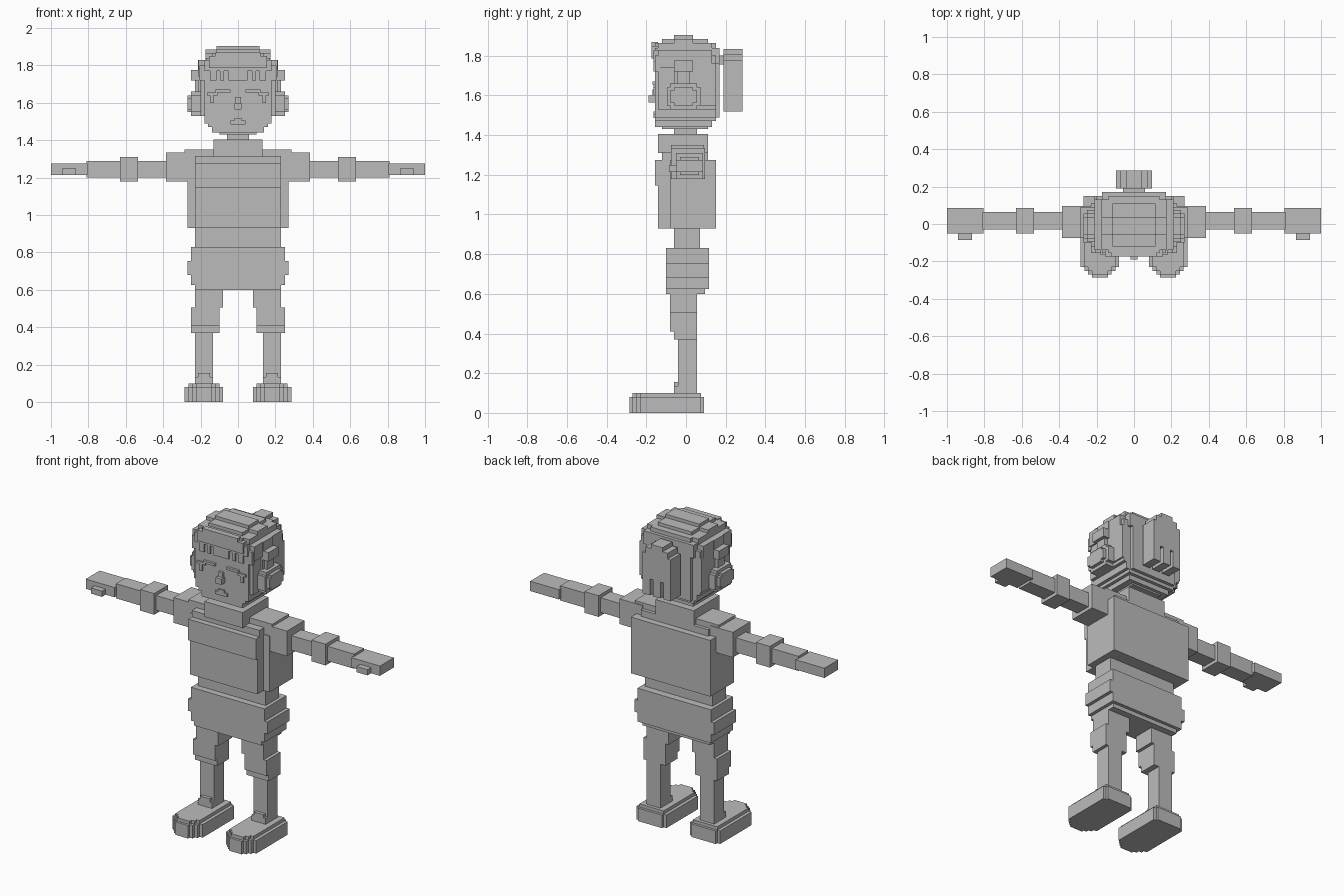
import bpy, bmesh

grey = bpy.data.materials.new("grey")
grey.diffuse_color = (0.5, 0.5, 0.5, 1)


def part(name, boxes, mirror=False):
    """Blocks given as (x0, x1, y0, y1, z0, z1), optionally mirrored in x."""
    bm = bmesh.new()
    for b in boxes:
        sides = [b]
        if mirror:
            sides.append((-b[1], -b[0]) + tuple(b[2:]))
        for x0, x1, y0, y1, z0, z1 in sides:
            r = bmesh.ops.create_cube(bm, size=1)
            for v in r["verts"]:
                v.co.x = x1 if v.co.x > 0 else x0
                v.co.y = y1 if v.co.y > 0 else y0
                v.co.z = z1 if v.co.z > 0 else z0
    me = bpy.data.meshes.new(name)
    bm.to_mesh(me)
    bm.free()
    me.materials.append(grey)
    ob = bpy.data.objects.new(name, me)
    bpy.context.collection.objects.link(ob)
    return ob


def mid(w, *rest):
    return (-w, w) + rest


# Shoes with stepped round toes
part("shoes", [
    (0.08, 0.285, -0.23, 0.075, 0, 0.08),
    (0.10, 0.265, -0.25, 0.09, 0, 0.08),
    (0.12, 0.245, -0.27, 0.09, 0, 0.08),
    (0.14, 0.225, -0.285, 0.09, 0, 0.08),
    (0.10, 0.265, -0.23, 0.075, 0.08, 0.10),
    (0.12, 0.245, -0.25, 0.075, 0.08, 0.10),
    (0.14, 0.225, -0.27, 0.075, 0.08, 0.10),
    (0.135, 0.23, -0.06, -0.04, 0.10, 0.135),
    (0.15, 0.215, -0.06, -0.04, 0.135, 0.155),
], True)

# Legs
part("shins", [(0.135, 0.23, -0.04, 0.055, 0.10, 0.37)], True)
part("thighs", [
    (0.10, 0.25, -0.06, 0.055, 0.37, 0.41),
    (0.10, 0.25, -0.08, 0.055, 0.41, 0.505),
    (0.08, 0.23, -0.08, 0.055, 0.505, 0.62),
], True)

# Hips and trunk
part("hips", [
    mid(0.23, -0.10, 0.095, 0.60, 0.64),
    mid(0.25, -0.10, 0.115, 0.625, 0.68),
    mid(0.27, -0.10, 0.115, 0.68, 0.755),
    mid(0.25, -0.10, 0.115, 0.755, 0.83),
])
part("waist", [mid(0.23, -0.06, 0.07, 0.83, 0.93)])
part("torso", [
    mid(0.23, -0.14, 0.15, 0.93, 1.275),
    mid(0.27, -0.08, 0.15, 0.93, 1.275),
    mid(0.23, -0.155, -0.14, 1.145, 1.275),
    mid(0.23, -0.12, 0.11, 1.275, 1.315),
    mid(0.285, -0.075, 0.09, 1.275, 1.35),
])
part("collar", [mid(0.13, -0.14, 0.11, 1.31, 1.405)])
part("neck", [mid(0.06, -0.06, 0.055, 1.40, 1.45)])

# Arms
part("shoulders", [(0.23, 0.385, -0.075, 0.095, 1.18, 1.335)], True)
part("arms", [(0.38, 0.81, -0.03, 0.065, 1.20, 1.29)], True)
part("elbows", [(0.535, 0.63, -0.05, 0.085, 1.18, 1.31)], True)
part("hands", [
    (0.805, 1.0, -0.05, 0.085, 1.215, 1.275),
    (0.865, 0.94, -0.085, -0.05, 1.215, 1.25),
], True)

# Head built as stacked layers
part("head", [
    mid(0.10, -0.12, 0.11, 1.43, 1.45),
    mid(0.14, -0.155, 0.13, 1.44, 1.47),
    mid(0.16, -0.155, 0.15, 1.47, 1.50),
    mid(0.18, -0.155, 0.15, 1.49, 1.80),
    mid(0.20, -0.14, 0.15, 1.53, 1.80),
])
part("hair", [
    mid(0.15, 0.13, 0.17, 1.49, 1.76),
    mid(0.21, -0.06, 0.15, 1.55, 1.76),
    mid(0.21, -0.14, 0.13, 1.74, 1.83),
    mid(0.17, -0.155, 0.17, 1.76, 1.84),
    mid(0.175, -0.14, 0.13, 1.83, 1.865),
    mid(0.135, -0.155, 0.15, 1.83, 1.865),
    mid(0.115, -0.12, 0.11, 1.865, 1.885),
])

# Fringe with hanging teeth
part("fringe", [
    mid(0.18, -0.165, -0.14, 1.77, 1.83),
    mid(0.155, -0.175, -0.14, 1.785, 1.85),
    mid(0.12, -0.175, -0.14, 1.84, 1.87),
    mid(0.05, -0.165, -0.14, 1.72, 1.78),
])
part("fringe_locks", [
    (0.075, 0.095, -0.165, -0.14, 1.72, 1.78),
    (0.115, 0.15, -0.165, -0.14, 1.72, 1.78),
    (0.17, 0.205, -0.155, -0.13, 1.72, 1.80),
], True)

# Face details
part("eyebrows", [
    (0.04, 0.12, -0.17, -0.15, 1.655, 1.67),
    (0.11, 0.165, -0.165, -0.15, 1.64, 1.655),
    (0.13, 0.15, -0.165, -0.15, 1.60, 1.64),
], True)
part("nose", [mid(0.015, -0.17, -0.15, 1.58, 1.63),
              mid(0.02, -0.19, -0.15, 1.565, 1.60)])
part("mouth", [mid(0.04, -0.165, -0.15, 1.485, 1.505),
               mid(0.02, -0.165, -0.15, 1.505, 1.52)])

# Ear cups and the band over the head
part("ear_cups", [
    (0.18, 0.25, -0.08, 0.055, 1.53, 1.66),
    (0.18, 0.25, -0.095, 0.075, 1.55, 1.64),
    (0.25, 0.27, -0.06, 0.035, 1.55, 1.64),
    (0.25, 0.27, -0.08, 0.055, 1.565, 1.625),
], True)
part("head_band", [
    (0.18, 0.23, -0.045, 0.02, 1.65, 1.72),
    (0.18, 0.25, -0.06, 0.035, 1.72, 1.775),
    (0.17, 0.215, -0.06, 0.035, 1.77, 1.83),
    (0.10, 0.175, -0.06, 0.035, 1.83, 1.885),
    (0.0, 0.115, -0.06, 0.035, 1.865, 1.905),
], True)

# Hanging tail of hair with two slits
part("hair_tail", [
    mid(0.06, 0.15, 0.20, 1.755, 1.80),
    mid(0.095, 0.19, 0.285, 1.62, 1.775),
    mid(0.075, 0.19, 0.285, 1.775, 1.81),
    mid(0.04, 0.19, 0.285, 1.81, 1.835),
    mid(0.025, 0.19, 0.285, 1.52, 1.62),
    (0.045, 0.095, 0.19, 0.285, 1.52, 1.62),
    (-0.095, -0.045, 0.19, 0.285, 1.52, 1.62),
])
